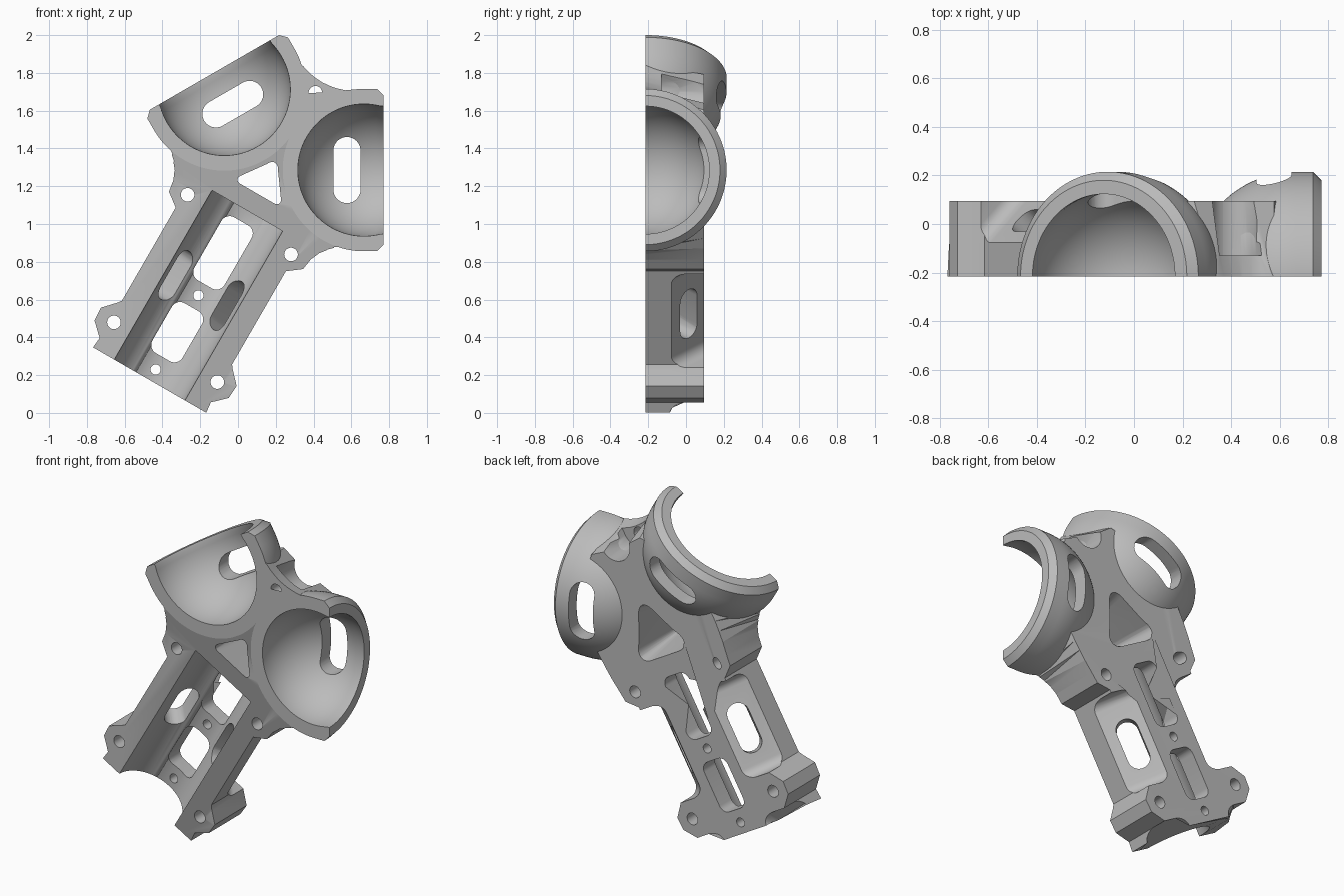
import bpy, bmesh
from math import sin, cos, pi, sqrt, radians
from mathutils import Matrix, Vector

cube = bpy.data.objects.get("Cube")
if cube:
    bpy.data.objects.remove(cube, do_unlink=True)

FRONT, BACK = -0.215, 0.094         # depth of the split face and of the plate back
CUP = Vector((0.427, 0, 1.53))      # cup centre, mirrored in x
R_OUT, R_IN, RIM = 0.43, 0.35, 0.104

grey = bpy.data.materials.new("grey_plastic")
grey.use_nodes = True
grey.diffuse_color = (0.5, 0.5, 0.5, 1)
grey.node_tree.nodes["Principled BSDF"].inputs["Base Color"].default_value = (0.5, 0.5, 0.5, 1)


def frame(a, b, c, origin=(0, 0, 0)):
    """Matrix that maps the profile axes a, b and the extrusion c into the model."""
    m = Matrix((a, b, c)).transposed().to_4x4()
    m.translation = origin
    return m


FLAT = frame((1, 0, 0), (0, 0, 1), (0, 1, 0))


def finish(name, bm, matrix):
    bm.transform(matrix)
    bmesh.ops.recalc_face_normals(bm, faces=bm.faces)
    mesh = bpy.data.meshes.new(name)
    bm.to_mesh(mesh)
    bm.free()
    ob = bpy.data.objects.new(name, mesh)
    bpy.context.collection.objects.link(ob)
    mesh.materials.append(grey)
    return ob


def bridge(bm, low, high):
    n = len(low)
    return [bm.faces.new((low[i], low[(i + 1) % n], high[(i + 1) % n], high[i])) for i in range(n)]


def prism(name, pts, lo, hi, matrix=FLAT, top=None):
    """Extrude a profile, or loft it to a second one with as many points."""
    bm = bmesh.new()
    low = [bm.verts.new((a, b, lo)) for a, b in pts]
    high = [bm.verts.new((a, b, hi)) for a, b in top or pts]
    bm.faces.new(low)
    bm.faces.new(high)
    sides = bridge(bm, low, high)
    if top:
        bmesh.ops.triangulate(bm, faces=sides)
    return finish(name, bm, matrix)


def rounded(pts, r, n=8):
    out = []
    for i, p in enumerate(pts):
        p = Vector(p)
        d1 = (Vector(pts[i - 1]) - p).normalized() * r
        d2 = (Vector(pts[(i + 1) % len(pts)]) - p).normalized() * r
        for k in range(n + 1):
            t = pi / 2 * k / n
            out.append(p + d1 * (1 - sin(t)) + d2 * (1 - cos(t)))
    return out


def rect(a0, a1, b0, b1, r):
    return rounded([(a0, b0), (a1, b0), (a1, b1), (a0, b1)], r)


def circle(a, b, r, n=32):
    return [(a + r * cos(2 * pi * i / n), b + r * sin(2 * pi * i / n)) for i in range(n)]


def lathe(name, profile, matrix, steps):
    """Revolve (axial, radius) points round the x axis and cap both ends."""
    bm = bmesh.new()
    rings = []
    for t, r in profile:
        # Half a step of turn keeps the points off the split plane
        angles = [2 * pi * (i + 0.5) / steps for i in range(steps)]
        rings.append([bm.verts.new((t, r * cos(a), r * sin(a))) for a in angles])
    for low, high in zip(rings, rings[1:]):
        bridge(bm, low, high)
    bm.faces.new(rings[0])
    bm.faces.new(rings[-1])
    return finish(name, bm, matrix)


def ball(r, end, n=28):
    """Sphere profile from near the pole to the axial position end."""
    pts = [(-r * cos(pi / 2 * i / n), r * sin(pi / 2 * i / n)) for i in range(1, n + 1)]
    if end > 0:
        pts += [(end * k / 4, sqrt(r * r - (end * k / 4) ** 2)) for k in range(1, 5)]
    return pts


def volume(mesh):
    bm = bmesh.new()
    bm.from_mesh(mesh)
    v = bm.calc_volume()
    bm.free()
    return v


def combine(tool, operation="DIFFERENCE"):
    """Join or cut; the second solver steps in if the first changes nothing."""
    mod = body.modifiers.new("cut", "BOOLEAN")
    mod.object, mod.operation = tool, operation
    before = volume(body.data)
    for solver in ("MANIFOLD", "EXACT"):
        mod.solver = solver
        bpy.context.view_layer.update()
        result = body.evaluated_get(bpy.context.evaluated_depsgraph_get())
        mesh = bpy.data.meshes.new_from_object(result)
        if abs(volume(mesh) - before) > 1e-6:
            break
    body.modifiers.clear()
    body.data = mesh
    bpy.data.objects.remove(tool, do_unlink=True)


def mirrored(pts):
    """Close a right-hand outline whose last point lies on the centre line."""
    return pts + [(-u, v) for u, v in reversed(pts[:-1])]


# Plate with screw lugs; beside the cups its outline draws in towards the back
arm = [(0.346, 0), (0.34, 0.06), (0.41, 0.127), (0.415, 0.203), (0.352, 0.27),
       (0.337, 0.29), (0.337, 0.86), (0.41, 0.915), (0.42, 0.98)]
near = arm + [(0.44, 1.025), (0.47, 1.062), (0.5, 1.09), (0.53, 1.11), (0.43, 1.53),
              (0.13, 1.855), (0.09, 1.842), (0.045, 1.833), (0, 1.83)]
far = arm + [(0.433, 1.055), (0.44, 1.12), (0.445, 1.18), (0.45, 1.25), (0.43, 1.53),
             (0.19, 1.76), (0.09, 1.75), (0.045, 1.742), (0, 1.74)]
body = prism("split_joint_housing", mirrored(near), FRONT - 0.03, BACK, top=mirrored(far))

# Cup shells, hollowed after both are joined
cup_frames = [Matrix.Translation((s * CUP.x, FRONT, CUP.z)) @ Matrix.Rotation(radians(a), 4, "Y")
              for s, a in ((1, -30), (-1, -150))]
for m in cup_frames:
    combine(lathe("cup_outer", ball(R_OUT, 0) + [(0.07, R_OUT), (RIM, 0.395)], m, 96), "UNION")
for m in cup_frames:
    combine(lathe("cup_inner", ball(R_IN, 0.085) + [(0.11, 0.338), (0.2, 0.338)], m, 84))

# Split face
combine(prism("front_trim", rect(-3, 3, -3, 3, 0.1), -2, FRONT))

# Slots through the cup backs
for m in cup_frames:
    slot = rect(-0.162, -0.018, -0.175, 0.175, 0.0719)
    combine(prism("cup_slot", slot, -0.1, 0.6, m @ FLAT))

# Round channel along the arm
combine(prism("channel", circle(0, FRONT, 0.216, 96), -0.1, 1.035,
              frame((1, 0, 0), (0, 1, 0), (0, 0, 1))))

# Windows in the channel floor
for v0, v1 in ((0.14, 0.445), (0.585, 0.97)):
    combine(prism("window", rect(-0.092, 0.092, v0, v1, 0.05), -0.3, 0.3))

# Slanted side pockets and side slots
k = sqrt(0.5)
for s in (1, -1):
    tangent, normal, along = (s * k, -k, 0), (s * k, k, 0), (0, 0, 1)
    origin = (0, FRONT, 0)
    for v0, v1 in ((0.277, 0.843), (-0.4, 0.06)):
        combine(prism("side_pocket", rect(v0, v1, 0.336, 0.8, 0.06), -0.5, 0.5,
                      frame(along, normal, tangent, origin)))
    combine(prism("side_slot", rect(-0.051, 0.075, 0.4, 0.695, 0.0629), 0.12, 0.5,
                  frame(tangent, along, normal, origin)))

# Tapered triangular opening
small = rounded([(-0.146, 1.143), (0.146, 1.143), (0, 1.345)], 0.045)
large = rounded([(-0.24, 1.06), (0.24, 1.06), (0, 1.5)], 0.13)
combine(prism("triangle_opening", small, FRONT - 0.02, 0.25, top=large))

# Recess round the upper screw
combine(prism("screw_recess", rect(-0.1, 0.1, 1.67, 2.3, 0.0999), -0.13, 0.6))

# Screw holes
holes = [(0, 1.756, 0.036), (0, 0.064, 0.027), (0, 0.517, 0.027)]
holes += [(s * 0.316, v, 0.036) for s in (1, -1) for v in (0.17, 0.95)]
for u, v, r in holes:
    combine(prism("screw_hole", circle(u, v, r), -0.4, 0.4))

# Lean the arm and stand it on the floor
body.data.transform(Matrix.Translation((-0.468, 0, 0.174)) @ Matrix.Rotation(radians(30), 4, "Y"))
body.select_set(True)
bpy.context.view_layer.objects.active = body
bpy.ops.object.shade_smooth_by_angle(angle=radians(30))
